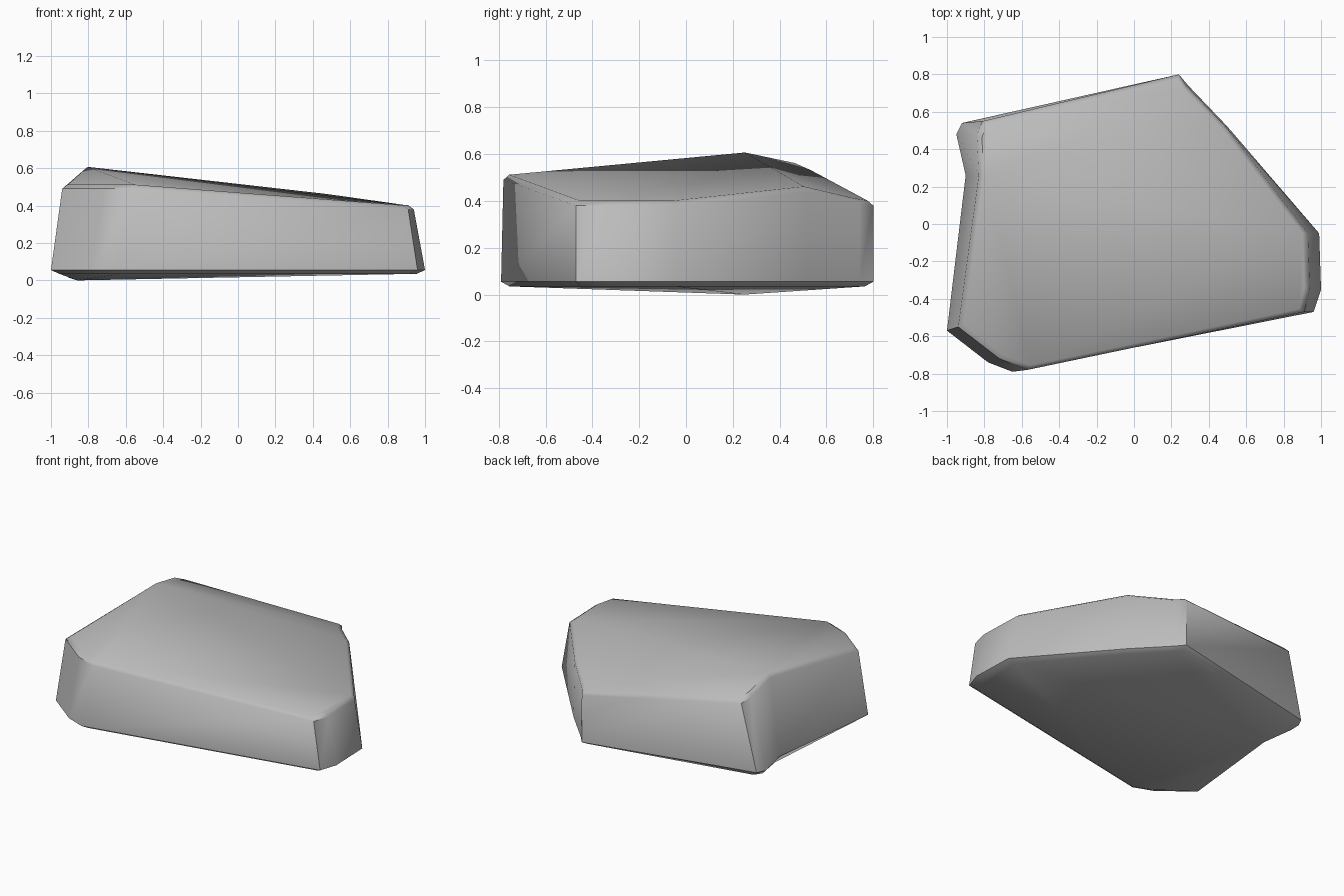
import bpy
import bmesh
import math

cube = bpy.data.objects.get("Cube")
if cube:
    bpy.data.objects.remove(cube, do_unlink=True)

# Stone colour
grey = bpy.data.materials.new("stone_grey")
grey.use_nodes = True
colour = (0.5, 0.5, 0.5, 1)
grey.diffuse_color = colour
shader = next(n for n in grey.node_tree.nodes if n.type == "BSDF_PRINCIPLED")
shader.inputs["Base Color"].default_value = colour
shader.inputs["Roughness"].default_value = 0.8

# Footprint, counter-clockwise from the front right corner
foot = [(-1, -.57), (-.78, -.74), (-.65, -.79), (.96, -.47), (1, -.35), (.99, -.05),
        (.5, .52), (.29, .74), (.24, .8), (-.92, .54), (-.95, .48), (-.9, .26)]
# Upper rim of the leaning walls
rim = [(-.94, -.55, .49), (-.72, -.72, .49), (-.57, -.78, .49), (.91, -.47, .38),
       (.94, -.35, .38), (.93, -.05, .38), (.49, .52, .44), (.28, .74, .39),
       (.24, .8, .38), (-.81, .55, .51), (-.84, .48, .54), (-.83, .26, .585)]


def underside_height(i):
    """The underside sags toward the middle of the thick end."""
    return {9: .02, 10: .015, 11: 0}.get(i, .035)


bm = bmesh.new()
rings = [
    [(x * .955, y * .955, underside_height(i)) for i, (x, y) in enumerate(foot)],
    [(x, y, .055) for x, y in foot],
    rim,
    [(x * .968, y * .968, z + .022) for x, y, z in rim],
]
loops = [[bm.verts.new(p) for p in ring] for ring in rings]

# Lower bevel, walls and upper bevel
n = len(foot)
for low, high in zip(loops, loops[1:]):
    for i in range(n):
        j = (i + 1) % n
        bm.faces.new((low[i], low[j], high[j], high[i]))

# Top and underside, each folded along a ridge down the length
for loop in (loops[0], loops[-1]):
    bm.faces.new([loop[-1]] + loop[:6])
    bm.faces.new(loop[5:])

bmesh.ops.triangulate(bm, faces=[f for f in bm.faces if len(f.verts) > 4])
bmesh.ops.recalc_face_normals(bm, faces=bm.faces)
mesh = bpy.data.meshes.new("flat_stone")
bm.to_mesh(mesh)
bm.free()
mesh.materials.append(grey)

stone = bpy.data.objects.new("flat_stone", mesh)
bpy.context.collection.objects.link(stone)
bpy.ops.object.select_all(action="DESELECT")
stone.select_set(True)
bpy.context.view_layer.objects.active = stone
bpy.ops.object.shade_smooth_by_angle(angle=math.radians(46))
